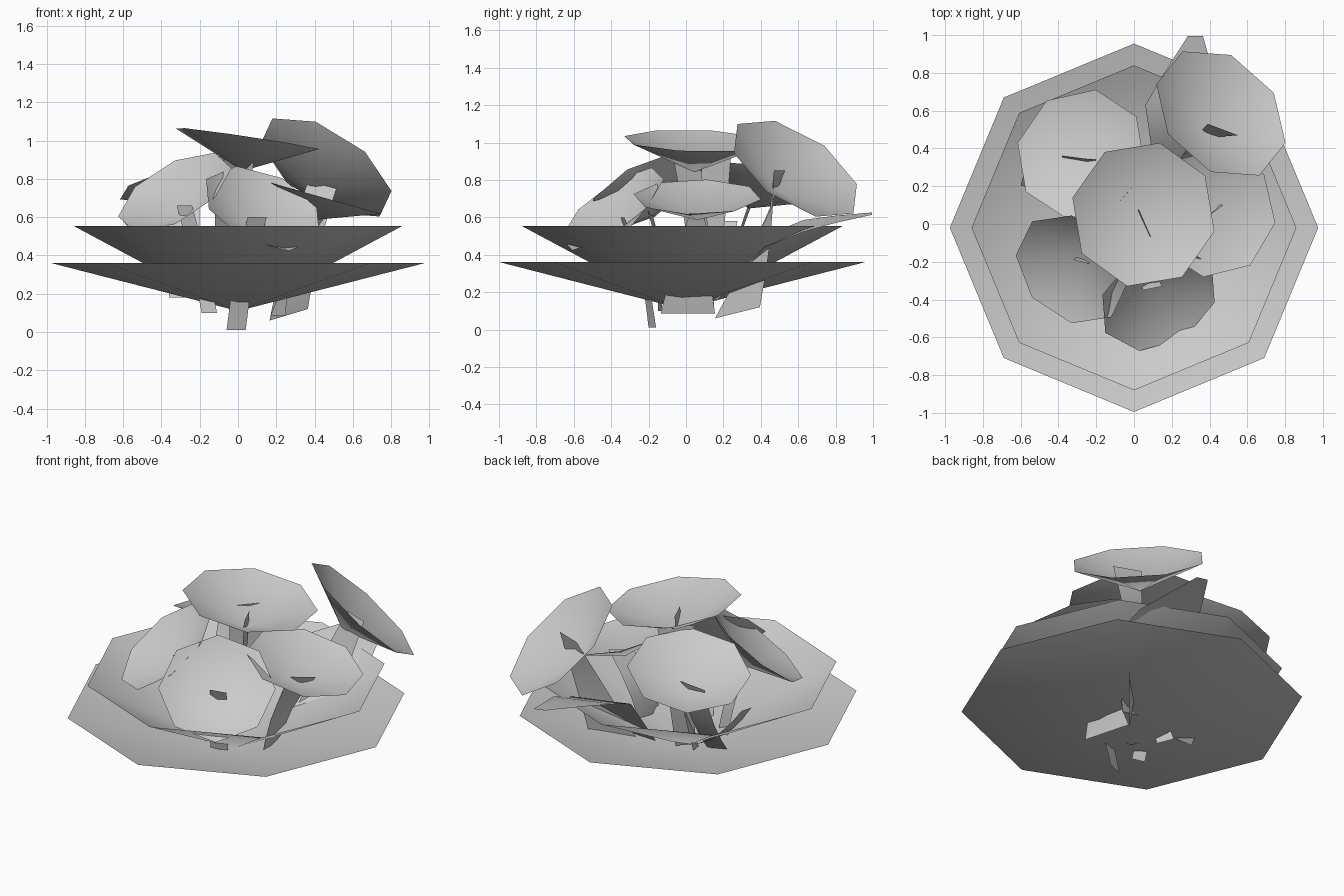
import bpy, bmesh, math
from mathutils import Vector

cube = bpy.data.objects.get("Cube")
if cube:
    bpy.data.objects.remove(cube)

grey = bpy.data.materials.new("plain grey")
grey.use_nodes = True
colour = (0.6, 0.6, 0.6, 1)
grey.diffuse_color = colour
grey.node_tree.nodes["Principled BSDF"].inputs["Base Color"].default_value = colour


def finish(name, bm):
    mesh = bpy.data.meshes.new(name)
    for face in bm.faces:
        face.smooth = True
    bm.to_mesh(mesh)
    bm.free()
    mesh.materials.append(grey)
    bpy.context.collection.objects.link(bpy.data.objects.new(name, mesh))


def leaf_cup(name, centre, normal, radius, depth, phase=0):
    """Open eight-sided cone, its rim facing along the normal."""
    c, n = Vector(centre), Vector(normal).normalized()
    u = (Vector((1, 0, 0)) - n * n.x).normalized()
    v = n.cross(u)
    bm = bmesh.new()
    tip = bm.verts.new(c - n * depth)
    rim = []
    for i in range(8):
        a = math.radians(phase + 45 * i)
        rim.append(bm.verts.new(c + radius * (u * math.cos(a) + v * math.sin(a))))
    for i in range(8):
        bm.faces.new((tip, rim[i], rim[(i + 1) % 8]))
    finish(name, bm)


def ribbon(name, rows):
    """Flat sheet through rows of (centre, half width vector)."""
    bm = bmesh.new()
    pairs = [(bm.verts.new(p - w), bm.verts.new(p + w)) for p, w in rows]
    for a, b in zip(pairs, pairs[1:]):
        bm.faces.new((a[0], a[1], b[1], b[0]))
    finish(name, bm)


def stem(name, foot, head, foot_side, head_side):
    """Bowed strip that turns from one half width vector to another."""
    foot, head = Vector(foot), Vector(head)
    w0, w1 = Vector(foot_side), Vector(head_side)
    bow = (head - foot).cross(w0).normalized() * 0.03
    rows = []
    for i in range(5):
        t = i / 4
        rows.append((foot.lerp(head, t) + bow * math.sin(math.pi * t), w0.lerp(w1, t)))
    ribbon(name, rows)


# Two large nested base leaves
leaf_cup("outer_base_leaf", (0, -0.02, 0.36), (0, 0, 1), 0.975, 0.25)
leaf_cup("inner_base_leaf", (0, -0.02, 0.555), (0, 0, 1), 0.86, 0.46)

# Small leaf cups: centre, facing, radius, depth, turn
cups = {
    "top": ((0.05, 0.05, 1.01), (0.15, 0.03, 1), 0.39, 0.17, 32),
    "back_left": ((0.46, 0.585, 0.86), (0.48, 0.48, 0.73), 0.395, 0.17, 36),
    "back_right": ((-0.28, 0.37, 0.79), (-0.23, 0.22, 0.94), 0.355, 0.15, 32),
    "front_right": ((-0.33, -0.24, 0.73), (-0.44, -0.45, 0.77), 0.33, 0.15, 45),
    "front": ((0.13, -0.395, 0.645), (0.35, -0.56, 0.75), 0.335, 0.15, 26),
    "left": ((0.42, 0.06, 0.71), (0.27, 0.0, 0.96), 0.345, 0.13, 36),
}
for name, spec in cups.items():
    leaf_cup(name + "_leaf_cup", *spec)

# Flat stems: foot, head, half width at foot and at head
stems = {
    "top": ((-0.15, 0.1, 0.12), (0.06, 0, 0.93), (0.02, -0.05, 0), (0.03, -0.07, 0)),
    "top_inner": ((-0.05, 0.08, 0.15), (-0.04, 0.16, 0.92), (0.04, 0.04, 0), (0.07, 0.08, 0)),
    "back_left": ((0.265, 0.275, 0.09), (0.47, 0.5, 0.85), (0.1, 0.12, 0.03), (0.08, -0.03, 0)),
    "back_right": ((-0.28, 0.08, 0.18), (-0.29, 0.35, 0.69), (0.08, 0, 0), (0.09, -0.01, 0)),
    "front_right": ((-0.15, -0.14, 0.1), (-0.28, -0.2, 0.66), (0.04, -0.01, 0), (0.04, -0.01, 0)),
    "front": ((-0.01, -0.18, 0.01), (0.1, -0.34, 0.6), (0.05, 0.02, 0), (0.05, 0.01, 0)),
    "left": ((0.21, 0.01, 0.085), (0.41, 0.06, 0.62), (-0.04, 0.145, 0), (0.06, 0.04, 0)),
    "right_low": ((-0.2, 0.12, 0.22), (-0.59, 0.24, 0.58), (0.02, 0.05, 0), (0.01, 0.035, 0)),
}
for name, spec in stems.items():
    stem(name + "_stem", *spec)

# Broad pointed blade at the back: centre and half width
blade = [
    ((0.16, 0.16, 0.16), 0.06),
    ((0.29, 0.42, 0.47), 0.2),
    ((0.27, 0.63, 0.555), 0.21),
    ((0.29, 0.8, 0.59), 0.13),
    ((0.325, 0.995, 0.62), 0.04),
]
ribbon("back_blade", [(Vector(p), Vector((w, 0, -0.15 * w))) for p, w in blade])
